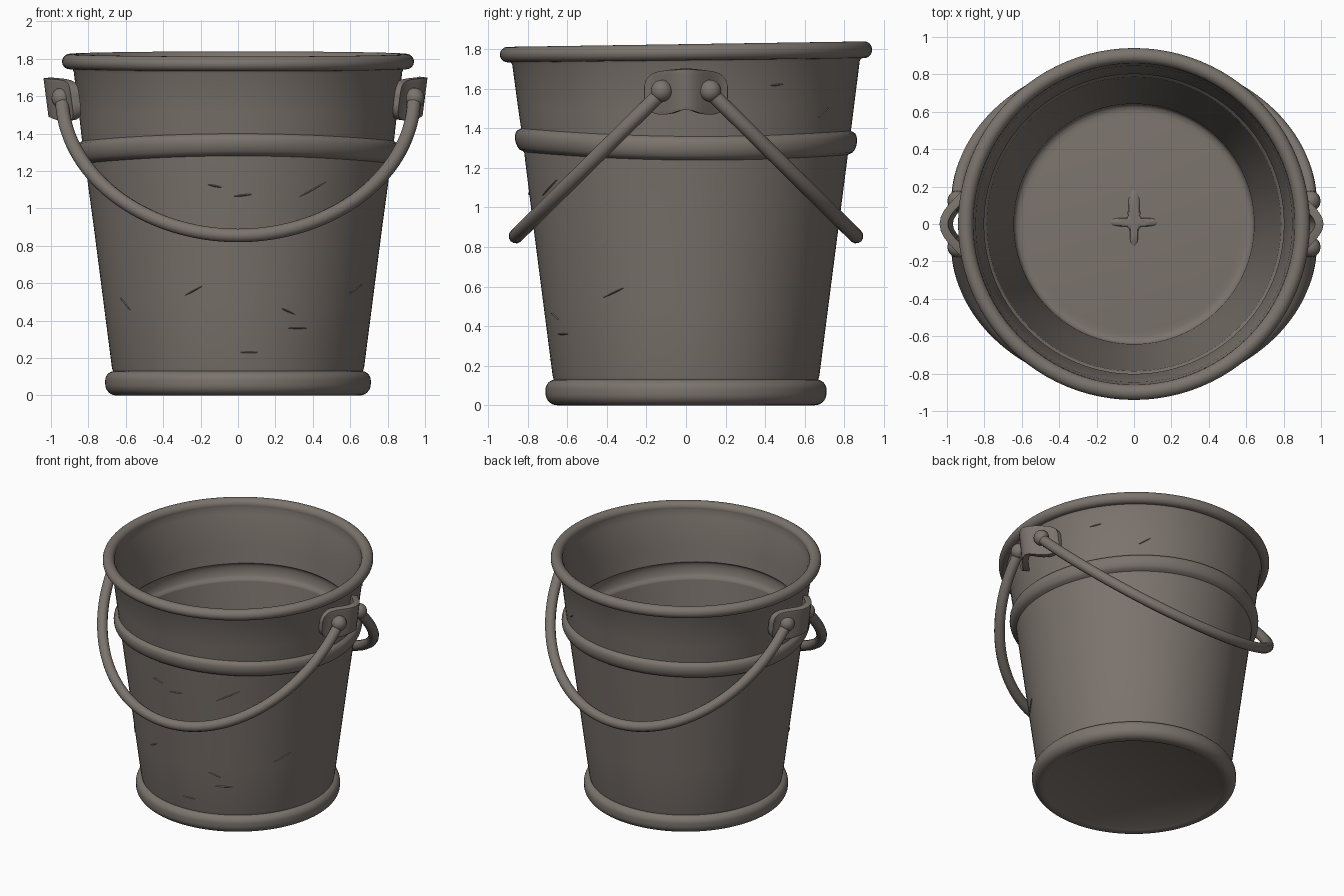
import bpy, bmesh, math
from math import sin, cos, pi, exp, sqrt, atan2

if "Cube" in bpy.data.objects:
    bpy.data.objects.remove(bpy.data.objects["Cube"])

metal = bpy.data.materials.new("warm grey metal")
COLOUR = (0.2, 0.174, 0.153, 1)
metal.diffuse_color = COLOUR
metal.use_nodes = True
metal.node_tree.nodes["Principled BSDF"].inputs["Base Color"].default_value = COLOUR


def finish(name, bm, angle=50):
    bmesh.ops.recalc_face_normals(bm, faces=bm.faces)
    mesh = bpy.data.meshes.new(name)
    bm.to_mesh(mesh)
    bm.free()
    mesh.materials.append(metal)
    ob = bpy.data.objects.new(name, mesh)
    bpy.context.collection.objects.link(ob)
    bpy.ops.object.select_all(action='DESELECT')
    ob.select_set(True)
    bpy.context.view_layer.objects.active = ob
    bpy.ops.object.shade_smooth_by_angle(angle=math.radians(angle))
    return ob


def skin(bm, rings, closed=True):
    """Join successive rows of points with quads."""
    rows = [[bm.verts.new(p) for p in ring] for ring in rings]
    for a, b in zip(rows, rows[1:]):
        n = len(a)
        for i in range(n if closed else n - 1):
            j = (i + 1) % n
            bm.faces.new((a[i], a[j], b[j], b[i]))
    return rows


def arc(r, z, radius, start, end, steps=8):
    angles = [math.radians(start + (end - start) * i / steps) for i in range(steps + 1)]
    return [(r + radius * cos(a), z + radius * sin(a)) for a in angles]


def wall(z):
    return 0.655 + 0.129 * z


# Pail: one turned profile, from under the base, up the outside and down the inside
BAND = 1.325
zs = [0.15, 0.5, 0.9, 1.2] + [BAND + 0.012 * i for i in range(-6, 7)] + [1.5, 1.73]


def bulge(z, height):
    t = abs(z - BAND) / 0.06
    return height * sqrt(1 - t * t) if t < 1 else 0


profile = [(0.6, 0.016), (0.62, 0.004)]
profile += arc(0.65, 0.06, 0.06, -90, 0) + arc(0.66, 0.08, 0.05, 0, 80)
profile += [(wall(z) + bulge(z, 0.038), z) for z in zs]
profile += arc(0.9, 1.785, 0.041, -110, 200, 18)
profile += [(wall(z) - 0.032 + bulge(z, 0.025), z) for z in reversed(zs)]
profile += [(0.64, 0.1), (0.625, 0.085), (0.6, 0.08), (0.57, 0.084)]

bm = bmesh.new()
SEG = 96
rows = skin(bm, [[(r * cos(2 * pi * i / SEG), r * sin(2 * pi * i / SEG), z)
                  for i in range(SEG)] for r, z in profile])
bm.faces.new(rows[0])
bm.faces.new(rows[-1])
# Slightly tilted lip and a band that sags at the sides
for v in bm.verts:
    x, y, z = v.co
    side = y * y / (x * x + y * y)
    sag = exp(-((z - BAND) / 0.15) ** 2) * (0.04 * side - 0.03 - 0.012 * y)
    v.co.z += 0.014 * y * (z / 1.8) ** 6 + sag
finish("pail", bm)

# Lugs: bent plates with a central ridge, on both sides


def lug_x(y, z):
    a = abs(y)
    return 0.855 + 0.135 * (0.5 + 0.5 * cos(pi * min(a / 0.22, 1))) + 0.13 * (z - 1.59)


for side, label in ((1, "left"), (-1, "right")):
    bm = bmesh.new()
    rings = []
    N, M = 24, 10
    for i in range(N + 1):
        y = -0.21 * cos(pi * i / N)
        u = abs(y) / 0.211
        round_off = (1 - u ** 5) ** 0.4
        top = 1.60 + 0.1 * round_off - 0.012 * u
        low = 1.58 - 0.115 * round_off + 0.03 * exp(-(y / 0.07) ** 2)
        rings.append([(side * lug_x(y, low + (top - low) * j / M), y,
                       low + (top - low) * j / M) for j in range(M + 1)])
    skin(bm, rings, closed=False)
    lug = finish(label + "_lug", bm)
    solid = lug.modifiers.new("thickness", 'SOLIDIFY')
    solid.thickness = 0.045
    solid.offset = -side * 0.6
    bevel = lug.modifiers.new("soft edge", 'BEVEL')
    bevel.width = 0.012
    bevel.segments = 3
    bevel.limit_method = 'ANGLE'
    bevel.angle_limit = math.radians(50)

    # Rivets
    for fb, end in ((-1, "front"), (1, "back")):
        bm = bmesh.new()
        bmesh.ops.create_uvsphere(bm, u_segments=20, v_segments=12, radius=0.055)
        for v in bm.verts:
            v.co.x = side * (0.945 + v.co.x * 0.95)
            v.co.y += fb * 0.123
            v.co.z += 1.59
        finish(f"{label}_{end}_rivet", bm)

# Handles: two hanging hoops of round wire
for fb, label in ((-1, "front"), (1, "back")):
    curve = bpy.data.curves.new(label + "_handle", 'CURVE')
    curve.dimensions = '3D'
    curve.bevel_depth = 0.037
    curve.bevel_resolution = 4
    curve.use_fill_caps = True
    spline = curve.splines.new('POLY')
    STEPS = 64
    spline.points.add(STEPS)
    for i, p in enumerate(spline.points):
        t = pi * i / STEPS
        drop = max(sin(t), 0) ** 1.04
        p.co = (-0.94 * cos(t), fb * (0.125 + 0.735 * drop), 1.58 - 0.725 * drop, 1)
    curve.materials.append(metal)
    bpy.context.collection.objects.link(bpy.data.objects.new(label + "_handle", curve))

# Low cross-shaped dent in the floor
bm = bmesh.new()
rings = []
for scale, z in ((1, 0.083), (0.85, 0.092), (0.5, 0.093)):
    ring = []
    for i in range(80):
        a = 2 * pi * i / 80
        reach = 0.045 + 0.085 * abs(cos(2 * a)) ** 5
        if sin(a) > 0.8:
            reach *= 1.35
        ring.append((scale * reach * cos(a), 0.01 + scale * reach * sin(a), z))
    rings.append(ring)
rows = skin(bm, rings)
bm.faces.new(rows[-1])
finish("floor_mark", bm)

# Fine scratches: slivers lying on the wall (direction, height, slope, half length)
scratches = [(-99, 1.12, -0.2, 0.04), (-88, 1.07, 0.1, 0.05), (-60, 1.1, 0.5, 0.08),
             (-109, 0.56, 0.5, 0.05), (-68, 0.45, -0.4, 0.04), (-63, 0.36, 0, 0.06),
             (-85, 0.23, 0, 0.05), (-147, 0.49, -0.8, 0.04), (-30, 0.57, 0.4, 0.06),
             (32, 1.62, 0.1, 0.04), (55, 1.48, 0.6, 0.04)]
for n, (deg, z0, slope, half) in enumerate(scratches):
    bm = bmesh.new()
    left, mid, right = [], [], []
    for i in range(9):
        s = -1 + i / 4
        z = z0 + slope * half * s
        a = math.radians(deg) + half * s / wall(z)
        w = 0.005 * (1.02 - s * s)
        for row, dz, lift in ((left, -w, -0.001), (mid, 0, 0.005), (right, w, -0.001)):
            r = wall(z + dz) + lift
            row.append((r * cos(a), r * sin(a), z + dz))
    skin(bm, [left, mid, right], closed=False)
    finish(f"scratch_{n + 1}", bm, 20)
